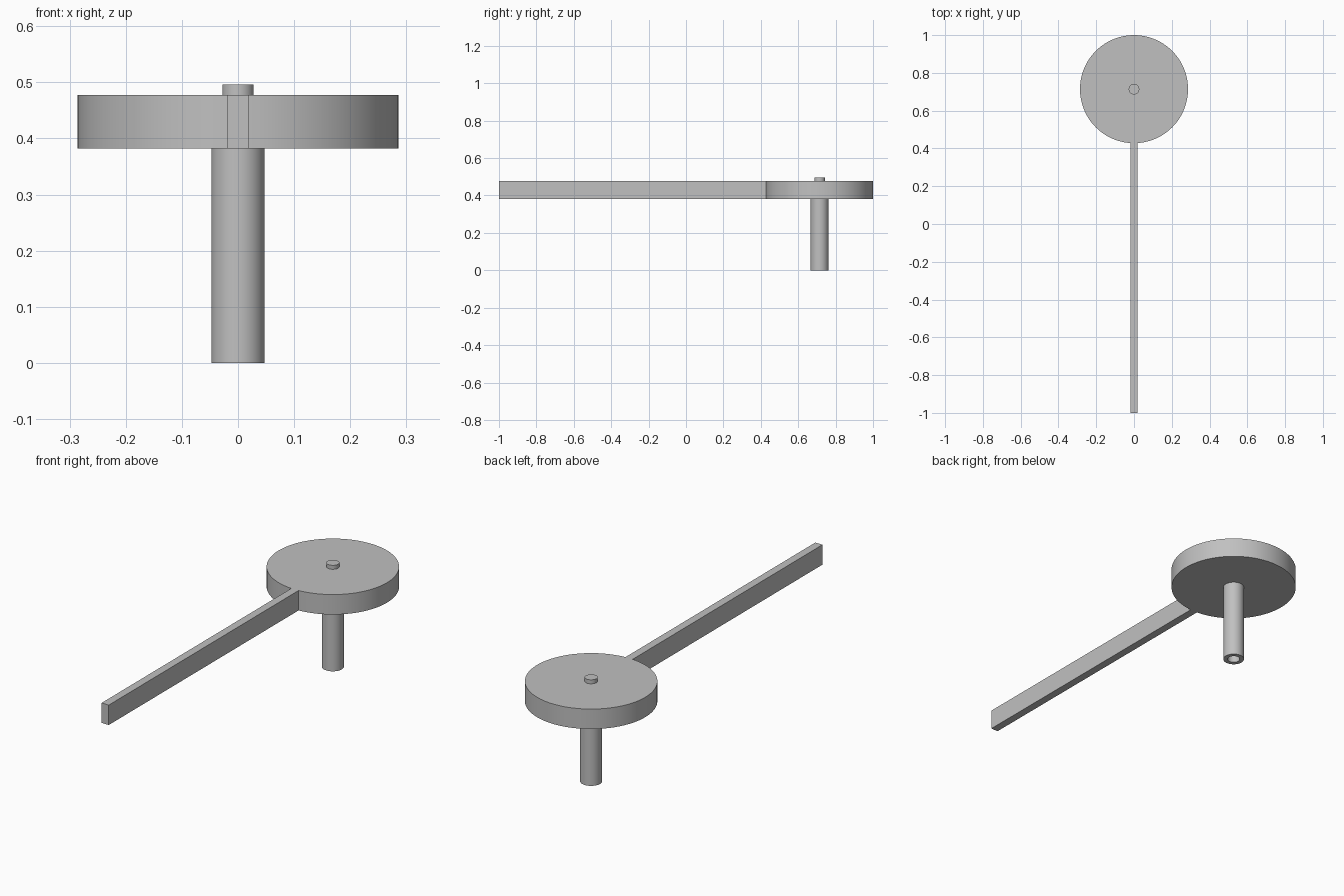
import bpy
import bmesh
import math

cube = bpy.data.objects.get("Cube")
if cube:
    bpy.data.objects.remove(cube, do_unlink=True)

HUB_Y = 0.714
DISC_R = 0.286
ARM_HALF = 0.019
DISC_BOTTOM, DISC_TOP = 0.382, 0.477
SEGMENTS = 96

grey = bpy.data.materials.new("plain_grey")
grey.use_nodes = True
colour = (0.53, 0.53, 0.53, 1)
grey.diffuse_color = colour
grey.node_tree.nodes["Principled BSDF"].inputs["Base Color"].default_value = colour


def finish(name, bm):
    """Turn a bmesh into a smooth, sharp-edged object."""
    bmesh.ops.recalc_face_normals(bm, faces=bm.faces)
    mesh = bpy.data.meshes.new(name)
    bm.to_mesh(mesh)
    bm.free()
    mesh.materials.append(grey)
    obj = bpy.data.objects.new(name, mesh)
    bpy.context.collection.objects.link(obj)
    bpy.ops.object.select_all(action="DESELECT")
    obj.select_set(True)
    bpy.context.view_layer.objects.active = obj
    bpy.ops.object.shade_smooth_by_angle(angle=math.radians(30))
    return obj


def extrude_outline(name, outline, bottom, top):
    bm = bmesh.new()
    face = bm.faces.new([bm.verts.new((x, y, bottom)) for x, y in outline])
    result = bmesh.ops.extrude_face_region(bm, geom=[face], use_keep_orig=True)
    moved = [v for v in result["geom"] if isinstance(v, bmesh.types.BMVert)]
    bmesh.ops.translate(bm, verts=moved, vec=(0, 0, top - bottom))
    return finish(name, bm)


def lathe(name, profile):
    """Spin an (r, z) profile about the hub axis."""
    bm = bmesh.new()
    verts = [bm.verts.new((r, HUB_Y, z)) for r, z in profile]
    edges = [bm.edges.new(pair) for pair in zip(verts, verts[1:])]
    bmesh.ops.spin(bm, geom=verts + edges, cent=(0, HUB_Y, 0), axis=(0, 0, 1),
                   angle=math.tau, steps=SEGMENTS)
    bmesh.ops.remove_doubles(bm, verts=bm.verts, dist=1e-5)
    return finish(name, bm)


# Disc and long arm share one continuous outline
gap = math.asin(ARM_HALF / DISC_R)
start = -math.pi / 2 + gap
sweep = math.tau - 2 * gap
outline = [(-ARM_HALF, -1), (ARM_HALF, -1)]
for i in range(SEGMENTS + 1):
    a = start + sweep * i / SEGMENTS
    outline.append((DISC_R * math.cos(a), HUB_Y + DISC_R * math.sin(a)))
extrude_outline("disc_with_arm", outline, DISC_BOTTOM, DISC_TOP)

# Hollow shaft below the disc
lathe("hollow_shaft", [(0.0475, DISC_BOTTOM), (0.0475, 0), (0.028, 0), (0.028, DISC_BOTTOM)])

# Small pin on top of the disc
lathe("top_pin", [(0.028, DISC_TOP), (0.028, 0.496), (0, 0.496)])
